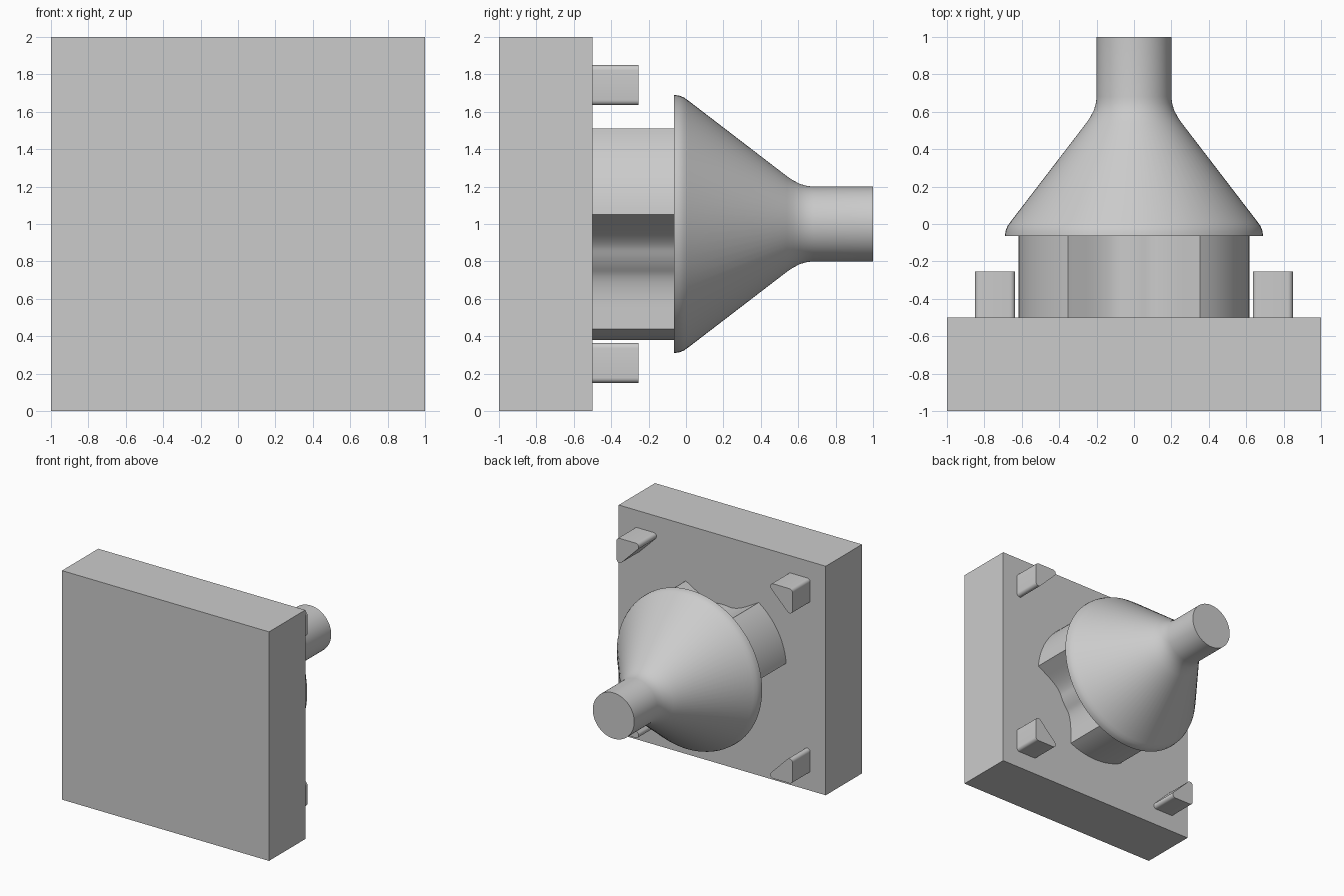
import bpy, bmesh, math

old = bpy.data.objects.get("Cube")
if old:
    bpy.data.objects.remove(old)

grey = bpy.data.materials.new("plain_grey")
grey.use_nodes = True
grey.diffuse_color = (0.6, 0.6, 0.6, 1)
grey.node_tree.nodes["Principled BSDF"].inputs["Base Color"].default_value = grey.diffuse_color

AXIS_Z = 1.0  # height of the central axis


def finish(name, bm):
    bmesh.ops.recalc_face_normals(bm, faces=bm.faces)
    mesh = bpy.data.meshes.new(name)
    bm.to_mesh(mesh)
    bm.free()
    mesh.materials.append(grey)
    obj = bpy.data.objects.new(name, mesh)
    bpy.context.collection.objects.link(obj)
    bpy.ops.object.select_all(action='DESELECT')
    obj.select_set(True)
    bpy.context.view_layer.objects.active = obj
    bpy.ops.object.shade_smooth_by_angle(angle=math.radians(30))
    return obj


def loft(name, rings):
    """Join matching rings of points with quads and cap both ends."""
    bm = bmesh.new()
    loops = [[bm.verts.new(p) for p in ring] for ring in rings]
    for a, b in zip(loops, loops[1:]):
        for i in range(len(a)):
            j = (i + 1) % len(a)
            bm.faces.new((a[i], a[j], b[j], b[i]))
    bm.faces.new(loops[0])
    bm.faces.new(loops[-1])
    return finish(name, bm)


def prism(name, outline, y0, y1):
    return loft(name, [[(x, y, AXIS_Z + z) for x, z in outline] for y in (y0, y1)])


def arc(cx, cz, r, start, end, steps):
    angles = [math.radians(start + (end - start) * i / steps) for i in range(steps + 1)]
    return [(cx + r * math.cos(a), cz + r * math.sin(a)) for a in angles]


# Square base plate
prism("base_plate", [(-1, -1), (1, -1), (1, 1), (-1, 1)], -1, -0.5)

# Rounded triangular pegs, square corner outwards
r, inner, outer = 0.028, 0.663, 0.822
peg = (arc(outer, outer, r, 0, 90, 6)
       + arc(inner, outer, r, 90, 225, 8)
       + arc(outer, inner, r, 225, 360, 8))
for side, sx in (("left", 1), ("right", -1)):
    for level, sz in (("upper", 1), ("lower", -1)):
        prism(f"{level}_{side}_peg", [(x * sx, z * sz) for x, z in peg], -0.5, -0.255)

# Three-lobed hub: outer arc, straight flank, fillet, round core
R, core, half = 0.62, 0.4, 25.4
width = R * math.sin(math.radians(half))
blend = 51
end = arc(0, 0, core, blend, blend, 1)[0]
ca, sa = math.cos(math.radians(blend)), math.sin(math.radians(blend))
start, ctrl = (0.45, width), ((core - width * sa) / ca, width)
fillet = []
for i in range(11):
    t = i / 10
    fillet.append(tuple((1 - t) ** 2 * s + 2 * t * (1 - t) * c + t * t * e
                        for s, c, e in zip(start, ctrl, end)))
flank = fillet + arc(0, 0, core, blend + 3, 60, 3)
lobe = ([(u, -v) for u, v in reversed(flank[:-1])]
        + arc(0, 0, R, -half, half, 14) + flank)
hub = []
for turn in (30, 150, 270):
    c, s = math.cos(math.radians(turn)), math.sin(math.radians(turn))
    hub += [(u * c - v * s, u * s + v * c) for u, v in lobe]
prism("lobed_hub", hub, -0.5, -0.065)

# Funnel and pipe, turned around the y axis
profile = [(0.69, -0.065), (0.687, -0.037), (0.677, -0.012), (0.66, 0.012),
           (0.255, 0.54), (0.233, 0.573), (0.214, 0.61), (0.204, 0.645),
           (0.2, 0.68), (0.2, 1.0)]
loft("funnel", [[(x, y, AXIS_Z + z) for x, z in arc(0, 0, rad, 0, 360, 72)[:-1]]
                for rad, y in profile])
